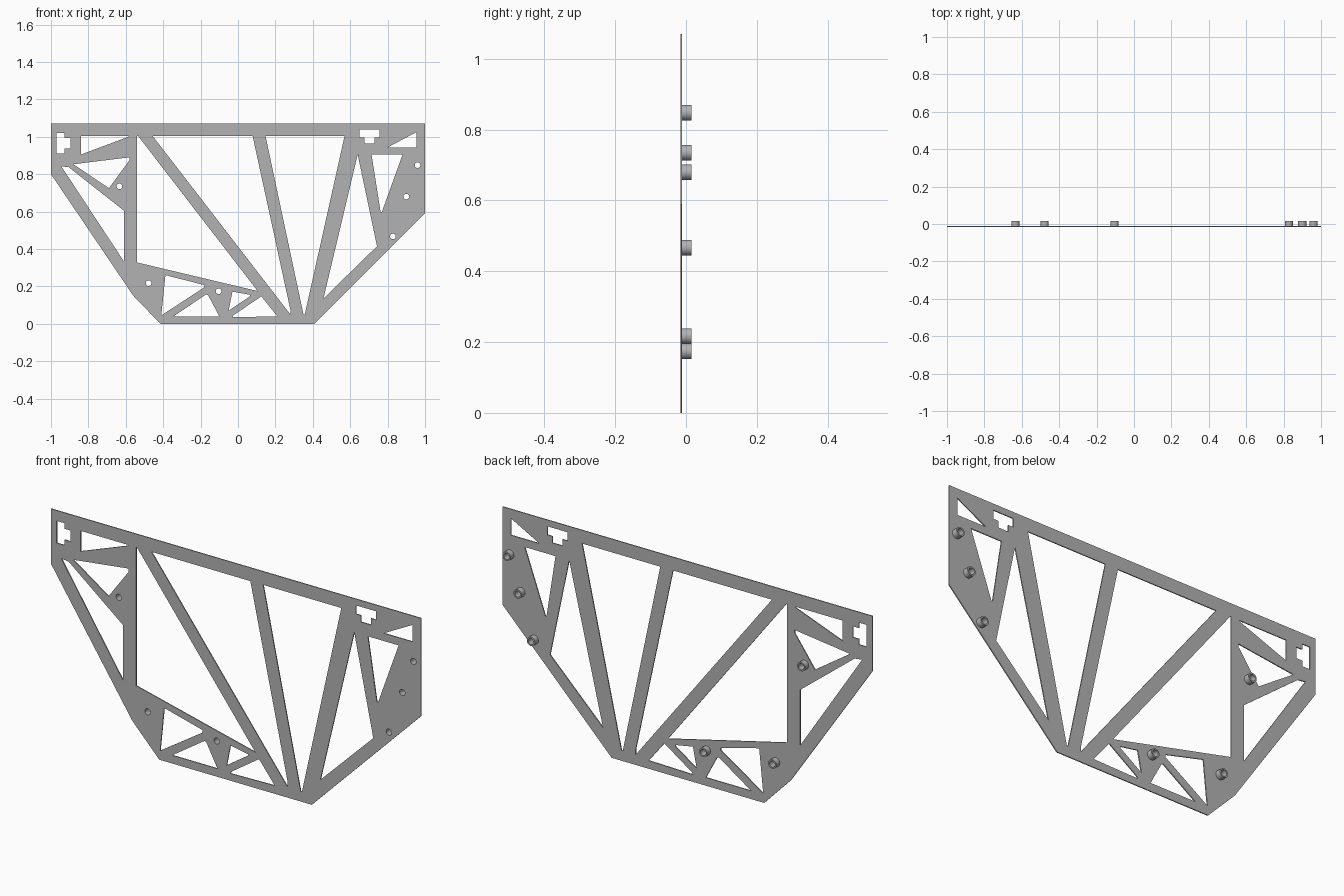
import bpy, bmesh, math

cube = bpy.data.objects.get("Cube")
if cube:
    bpy.data.objects.remove(cube, do_unlink=True)

grey = bpy.data.materials.new("plain grey")
grey.use_nodes = True
colour = (0.45, 0.45, 0.45, 1)
grey.diffuse_color = colour
grey.node_tree.nodes["Principled BSDF"].inputs["Base Color"].default_value = colour


def circle(x, z, r, n=32):
    return [(x + r * math.cos(math.tau * i / n), z + r * math.sin(math.tau * i / n))
            for i in range(n)]


def t_slot(x, z, along, across):
    """T-shaped slot: wide bar at the origin edge, narrow stem behind it."""
    profile = [(-.054, 0), (.054, 0), (.054, .042), (.027, .042),
               (.027, .074), (-.027, .074), (-.027, .042), (-.054, .042)]
    return [(x + u * along[0] + v * across[0], z + u * along[1] + v * across[1])
            for u, v in profile]


def cut_sheet(name, loops, y_front, y_back):
    """Fill nested outlines in the xz plane and thicken them along y."""
    curve = bpy.data.curves.new(name, 'CURVE')
    curve.dimensions = '2D'
    curve.fill_mode = 'BOTH'
    curve.extrude = (y_back - y_front) / 2
    for loop in loops:
        spline = curve.splines.new('POLY')
        spline.points.add(len(loop) - 1)
        for point, (x, z) in zip(spline.points, loop):
            point.co = (x, z, 0, 1)
        spline.use_cyclic_u = True
    temp = bpy.data.objects.new(name + " outline", curve)
    bpy.context.collection.objects.link(temp)
    bpy.context.view_layer.update()
    mesh = bpy.data.meshes.new_from_object(
        temp.evaluated_get(bpy.context.evaluated_depsgraph_get()))
    bpy.data.objects.remove(temp, do_unlink=True)

    bm = bmesh.new()
    bm.from_mesh(mesh)
    bmesh.ops.remove_doubles(bm, verts=bm.verts, dist=1e-5)
    for v in bm.verts:
        x, z, depth = v.co
        v.co = (x, (y_front + y_back) / 2 - depth, z)
    bmesh.ops.recalc_face_normals(bm, faces=bm.faces)
    bm.to_mesh(mesh)
    bm.free()

    mesh.materials.clear()
    mesh.materials.append(grey)
    obj = bpy.data.objects.new(name, mesh)
    bpy.context.collection.objects.link(obj)
    bpy.ops.object.select_all(action='DESELECT')
    obj.select_set(True)
    bpy.context.view_layer.objects.active = obj
    bpy.ops.object.shade_smooth_by_angle(angle=math.radians(30))
    return obj


# Outer edge of the plate
outline = [(-1, 1.07), (1, 1.07), (1, .59), (.41, 0), (-.415, 0), (-.56, .15), (-1, .80)]

# Truss openings
openings = [
    [(-.84, 1.005), (-.585, 1.005), (-.585, 1), (-.84, .905)],
    [(-.88, .853), (-.58, .89), (-.58, .875), (-.69, .725)],
    [(-.945, .842), (-.905, .837), (-.61, .605), (-.61, .334)],
    [(-.54, 1.005), (-.535, 1.005), (.105, .175), (-.54, .328)],
    [(-.457, 1.005), (.078, 1.005), (.28, .075), (.28, .05)],
    [(.147, 1.005), (.57, 1.005), (.357, .05), (.35, .05)],
    [(.64, .905), (.743, .415), (.457, .135)],
    [(.714, .905), (.88, .905), (.768, .595), (.762, .6)],
    [(.80, .943), (.955, 1.025), (.955, .943)],
    [(-.388, .26), (-.18, .207), (-.18, .195), (-.41, .045)],
    [(-.345, .04), (-.17, .157), (-.16, .153), (-.1, .04)],
    [(-.03, .172), (.065, .155), (.065, .148), (-.05, .07)],
    [(.125, .147), (.21, .04), (-.03, .035), (-.025, .045)],
]

# Slots for joining tabs
slots = [t_slot(.703, 1.039, (1, 0), (0, -1)), t_slot(-.97, .965, (0, 1), (1, 0))]

# Standoff positions
mounts = [(-.478, .217), (-.104, .174), (-.634, .735), (.96, .848), (.90, .68), (.828, .467)]
bolt_holes = [circle(x, z, .015) for x, z in mounts]

cut_sheet("truss_plate", [outline] + openings + slots + bolt_holes, -.016, -.011)

# Hollow standoffs on the back
for i, (x, z) in enumerate(mounts, 1):
    cut_sheet(f"standoff_{i}", [circle(x, z, .022), circle(x, z, .015)], -.011, .016)
